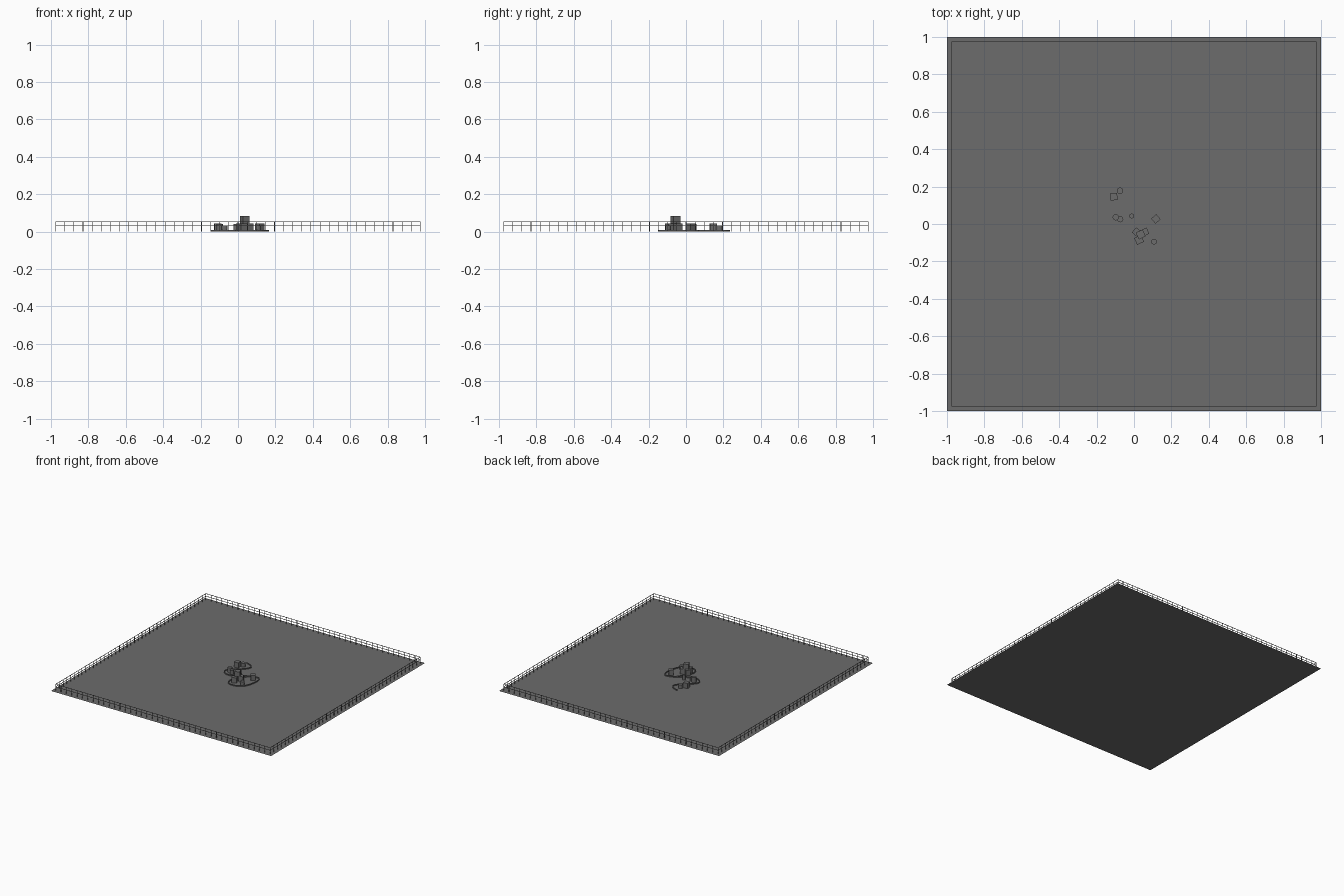
import bpy, bmesh, math
from mathutils import Matrix, Vector

if "Cube" in bpy.data.objects:
    bpy.data.objects.remove(bpy.data.objects["Cube"])

grey = bpy.data.materials.new("stone grey")
grey.diffuse_color = (0.15, 0.15, 0.15, 1)
grey.use_nodes = True
grey.node_tree.nodes["Principled BSDF"].inputs["Base Color"].default_value = grey.diffuse_color


def finish(name, bm):
    me = bpy.data.meshes.new(name)
    bm.to_mesh(me)
    bm.free()
    me.materials.append(grey)
    ob = bpy.data.objects.new(name, me)
    bpy.context.collection.objects.link(ob)
    return ob


def add_box(bm, c, s, turn=0):
    m = (Matrix.Translation(c) @ Matrix.Rotation(math.radians(turn), 4, 'Z')
         @ Matrix.Diagonal((*s, 1)))
    bmesh.ops.create_cube(bm, size=1, matrix=m)


# Flat ground sheet
bm = bmesh.new()
bmesh.ops.create_grid(bm, x_segments=1, y_segments=1, size=1)
finish("ground_sheet", bm)

# Perimeter fence: thin posts and two rails on every side
R, T, H, N = 0.975, 0.003, 0.052, 41
bm = bmesh.new()
for side in (-1, 1):
    for z in (0.031, H):
        add_box(bm, (0, side * R, z), (2 * R, T, T))
        add_box(bm, (side * R, 0, z), (T, 2 * R, T))
    for i in range(N):
        p = -R + 2 * R * i / (N - 1)
        add_box(bm, (p, side * R, H / 2), (T, T, H))
        if 0 < i < N - 1:
            add_box(bm, (side * R, p, H / 2), (T, T, H))
finish("perimeter_fence", bm)

# Winding low path kerb
pts = [(-.08, .232), (-.035, .215), (-.015, .175), (-.065, .11),
       (-.115, .075), (-.14, .03), (-.115, -.005), (-.065, -.015),
       (-.01, .005), (.06, .05), (.14, .068), (.163, .02), (.15, -.07),
       (.115, -.125), (.06, -.145), (.01, -.135), (-.01, -.09), (.01, -.03), (.06, .045)]
fine = []
for i in range(len(pts) - 1):
    a, b, c, d = (Vector(pts[min(max(i + k, 0), len(pts) - 1)])
                  for k in (-1, 0, 1, 2))
    for j in range(4):
        t = j / 4
        fine.append(0.5 * (2 * b + (c - a) * t + (2 * a - 5 * b + 4 * c - d) * t * t
                           + (3 * b - a - 3 * c + d) * t ** 3))
fine.append(Vector(pts[-1]))
bm = bmesh.new()
for a, b in zip(fine, fine[1:]):
    v = b - a
    mid = (a + b) / 2
    add_box(bm, (mid.x, mid.y, 0.004), (v.length + 0.001, 0.006, 0.008),
            math.degrees(math.atan2(v.y, v.x)))
finish("winding_kerb", bm)

# Square blocks: x, y, base, width, height, turn
blocks = [(.117, .027, 0, .036, .043, 40), (-.108, .146, 0, .038, .043, 5),
          (.027, -.085, 0, .040, .043, 25), (.058, -.043, 0, .036, .043, 25),
          (.014, -.043, 0, .036, .043, 50), (.036, -.056, .043, .040, .040, 25)]
for n, (x, y, z, w, h, turn) in enumerate(blocks):
    bm = bmesh.new()
    add_box(bm, (x, y, z + h / 2), (w, w, h), turn)
    finish(f"square_block_{n}", bm)

# Small round and tilted pieces between the blocks
rounds = [(-.075, .178, .017, .030), (-.012, .043, .013, .040),
          (.107, -.095, .015, .032), (-.098, .036, .017, .042),
          (-.073, .025, .016, .030)]
for n, (x, y, r, h) in enumerate(rounds):
    bm = bmesh.new()
    bmesh.ops.create_cone(bm, cap_ends=True, segments=12, radius1=r, radius2=r,
                          depth=h, matrix=Matrix.Translation((x, y, h / 2)))
    finish(f"round_block_{n}", bm)
